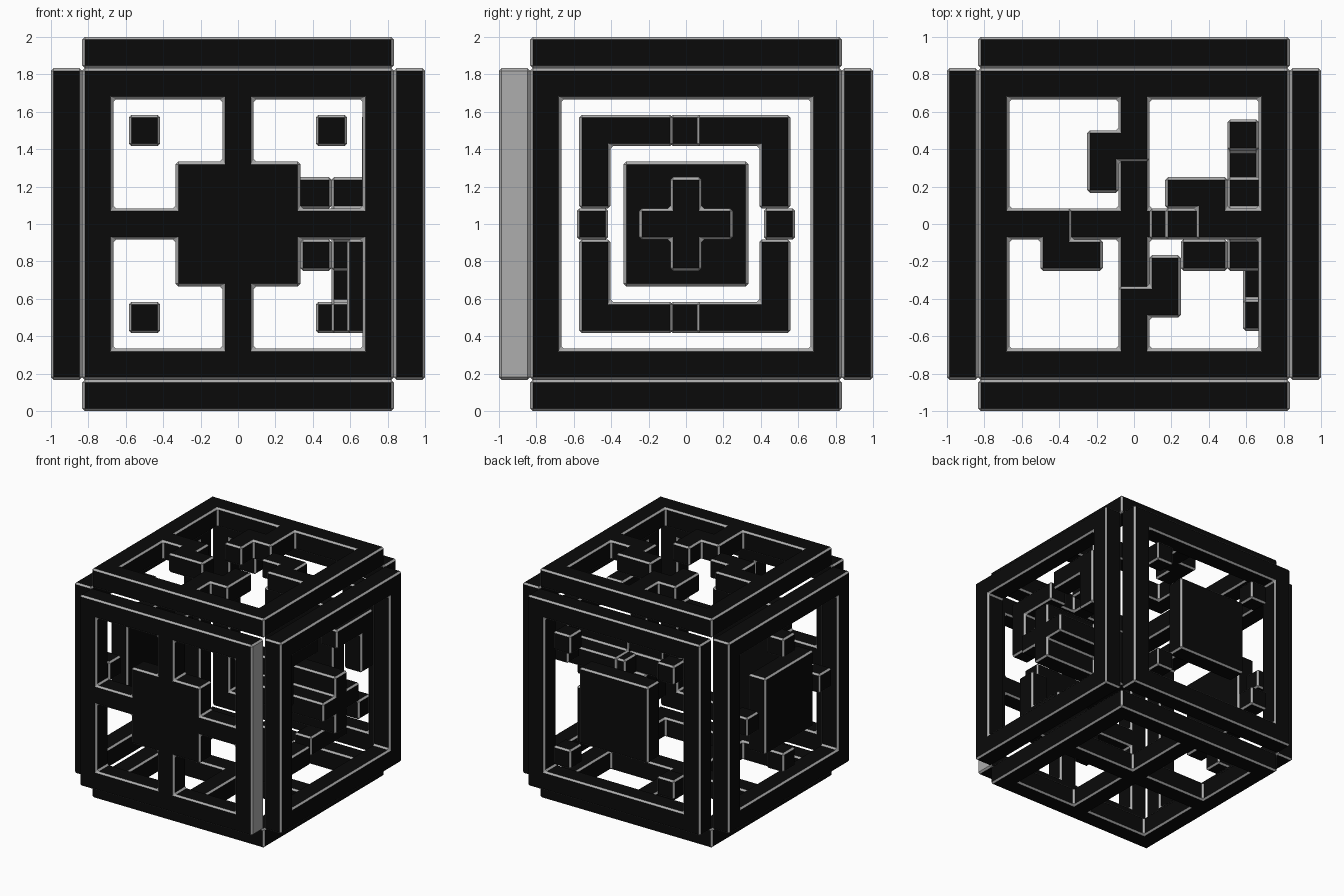
import bpy, bmesh
from mathutils import Vector

if "Cube" in bpy.data.objects:
    bpy.data.objects.remove(bpy.data.objects["Cube"])

K = 1 / 12  # half of one square bar


def material(name, value):
    m = bpy.data.materials.new(name)
    m.diffuse_color = (value, value, value, 1)
    m.use_nodes = True
    m.node_tree.nodes["Principled BSDF"].inputs["Base Color"].default_value = m.diffuse_color
    return m


BLACK = material("black", 0.003)
GREY = material("grey_edge", 0.42)

# Local axes of each cube side: across, up, outward
SIDES = {
    "front": ((1, 0, 0), (0, 0, 1), (0, -1, 0)),
    "back": ((-1, 0, 0), (0, 0, 1), (0, 1, 0)),
    "right": ((0, 1, 0), (0, 0, 1), (1, 0, 0)),
    "left": ((0, -1, 0), (0, 0, 1), (-1, 0, 0)),
    "top": ((1, 0, 0), (0, 1, 0), (0, 0, 1)),
    "bottom": ((1, 0, 0), (0, -1, 0), (0, 0, -1)),
}


def plate(name, side, rects, w0=10, w1=12, shift=0.0):
    """Union of rectangles (u0, v0, u1, v1), extruded from w0 to w1."""
    U, V, W = (Vector(a) for a in SIDES[side])
    us = sorted({r[i] for r in rects for i in (0, 2)})
    vs = sorted({r[i] for r in rects for i in (1, 3)})
    bm = bmesh.new()
    cache = {}

    def vert(u, v):
        if (u, v) not in cache:
            p = (U * (u + shift) + V * v + W * w0) * K
            cache[u, v] = bm.verts.new(p + Vector((0, 0, 1)))
        return cache[u, v]

    for a, b in zip(us, us[1:]):
        for c, d in zip(vs, vs[1:]):
            mu, mv = (a + b) / 2, (c + d) / 2
            if any(r[0] < mu < r[2] and r[1] < mv < r[3] for r in rects):
                bm.faces.new([vert(a, c), vert(b, c), vert(b, d), vert(a, d)])
    res = bmesh.ops.extrude_face_region(bm, geom=bm.faces[:], use_keep_orig=True)
    top = [g for g in res["geom"] if isinstance(g, bmesh.types.BMVert)]
    bmesh.ops.translate(bm, verts=top, vec=W * (w1 - w0) * K)
    bmesh.ops.recalc_face_normals(bm, faces=bm.faces[:])
    # the front panel has a plain grey outer edge on its right
    if side == "front":
        for f in bm.faces:
            if f.normal.x > 0.9 and f.calc_center_median().x > 0.82:
                f.material_index = 1
    me = bpy.data.meshes.new(name)
    bm.to_mesh(me)
    bm.free()
    me.materials.append(BLACK)
    me.materials.append(GREY)
    ob = bpy.data.objects.new(name, me)
    bpy.context.collection.objects.link(ob)
    bev = ob.modifiers.new("edge_lines", "BEVEL")
    bev.width = 0.014
    bev.segments = 1
    bev.limit_method = "ANGLE"
    bev.material = 1
    return ob


def square(u, v, h=1):
    return (u - h, v - h, u + h, v + h)


def turn(r):
    """Quarter turn of a rectangle."""
    return (-r[3], r[0], -r[1], r[2])


FRAME = [(-10, -10, 10, -8), (-10, 8, 10, 10), (-10, -8, -8, 8), (8, -8, 10, 8)]
CROSS_BARS = [(-1, -8, 1, 8), (-8, -1, 8, 1)]

# Front: frame, bars and centre block in one piece
plate("front_panel", "front", FRAME + CROSS_BARS + [square(0, 0, 4)])

# Bottom: frame with plain cross bars
plate("bottom_panel", "bottom", FRAME + CROSS_BARS)

# Top: frame with four stepped arms turning around the centre
arms = [(-1, 4, 1, 8), (-3, 2, -1, 6)]
pinwheel = []
for _ in range(4):
    pinwheel += arms
    arms = [turn(r) for r in arms]
plate("top_panel", "top", FRAME + pinwheel)

# Back and left: open frame, floating centre block and four cubes
for side, spots in (("back", [(-6, -6), (6, -6), (-6, 6), (6, 6)]),
                    ("left", [(-6, 0), (6, 0), (0, -6), (0, 6)])):
    plate(side + "_frame", side, FRAME)
    plate(side + "_centre_block", side, [square(0, 0, 4)])
    for i, (u, v) in enumerate(spots):
        plate(f"{side}_cube_{i}", side, [square(u, v)])

# Right: open frame and a cross with arms of different depth
plate("right_frame", "right", FRAME)
plate("right_cross", "right", [(-3, -1, 3, 1), (-1, -3, 1, 3)], 6, 12)
for name, u, v, start in (("middle", 0, 0, 1), ("upper", 0, 2, 2), ("lower", 0, -2, 4),
                          ("near", -2, 0, 3), ("far", 2, 0, 5)):
    plate(f"right_cross_{name}_arm", "right", [square(u, v)], start, 6)

# Right: four corner brackets set at stepped depths
for name, su, sv, start in (("lower_far", 1, -1, 6), ("lower_near", -1, -1, 7),
                            ("upper_near", -1, 1, 7.95), ("upper_far", 1, 1, 9)):
    legs = []
    for a, b, c, d in ((1, 5, 7, 7), (5, 1, 7, 7)):
        u, v = sorted((a * su, c * su)), sorted((b * sv, d * sv))
        legs.append((u[0], v[0], u[1], v[1]))
    plate(f"right_bracket_{name}", "right", legs, start, start + 2,
          -0.3 if su > 0 else 0.15)
